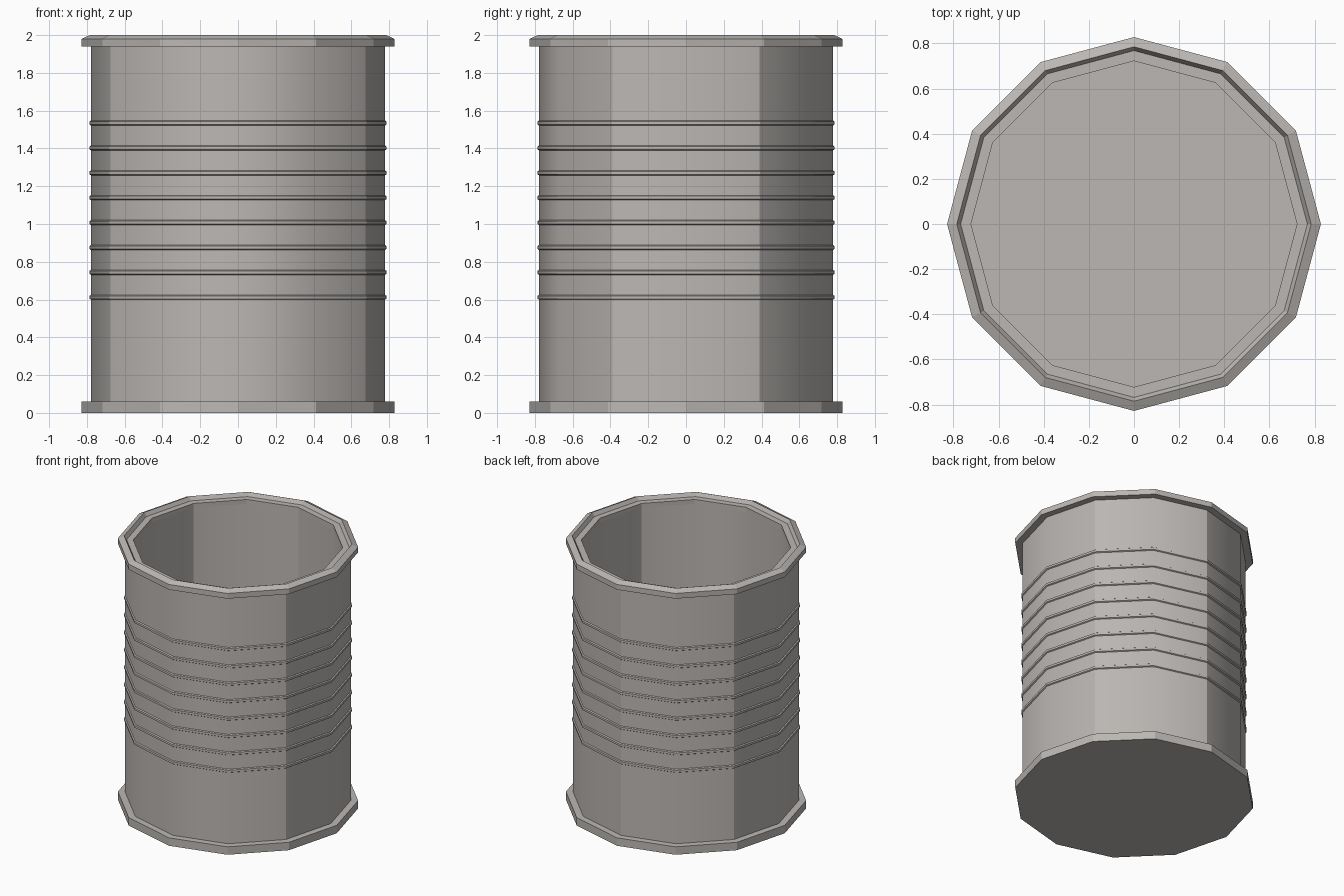
import bpy
import bmesh
import math

cube = bpy.data.objects.get("Cube")
if cube:
    bpy.data.objects.remove(cube, do_unlink=True)

SIDES = 12
CREASES = {30, 90, 150, 210, 330}  # wall corners (degrees) that stay crisp

# Single tin colour
tin = bpy.data.materials.new("tin grey")
tin.use_nodes = True
colour = (0.50, 0.475, 0.455, 1.0)
tin.diffuse_color = colour
tin.node_tree.nodes["Principled BSDF"].inputs["Base Color"].default_value = colour


def lathe(name, profile, closed=True, smooth=False):
    """Revolve (radius, z) points, listed bottom-outside-top, into a 12-sided part."""
    bm = bmesh.new()
    rings = []
    for r, z in profile:
        ring = []
        for i in range(SIDES):
            a = 2 * math.pi * i / SIDES
            ring.append(bm.verts.new((r * math.cos(a), r * math.sin(a), z)))
        rings.append(ring)
    pairs = list(zip(rings, rings[1:]))
    if closed:
        pairs.append((rings[-1], rings[0]))
    else:
        # Flat caps at both ends
        bm.faces.new(rings[0][::-1])
        bm.faces.new(rings[-1])
    for low, high in pairs:
        for i in range(SIDES):
            j = (i + 1) % SIDES
            bm.faces.new((low[i], low[j], high[j], high[i]))
    bmesh.ops.recalc_face_normals(bm, faces=bm.faces)

    # Soft shading between the crisp corners
    for face in bm.faces:
        face.smooth = smooth
    if smooth:
        for edge in bm.edges:
            a, b = edge.verts
            if abs(a.co.z - b.co.z) > 1e-4:
                angle = round(math.degrees(math.atan2(a.co.y, a.co.x))) % 360
                edge.smooth = angle not in CREASES
            else:
                edge.smooth = edge.calc_face_angle(0) < math.radians(40)

    mesh = bpy.data.meshes.new(name)
    bm.to_mesh(mesh)
    bm.free()
    mesh.materials.append(tin)
    obj = bpy.data.objects.new(name, mesh)
    bpy.context.collection.objects.link(obj)
    return obj


# Solid base flange, its top is the inside floor
lathe("base_flange", [(0.828, 0.0), (0.828, 0.06)], closed=False)

# Can wall with eight raised ribs
wall = [(0.722, 0.06), (0.778, 0.06)]
for i in range(8):
    z = 0.612 + i * 0.1318
    wall += [(0.778, z - 0.013), (0.786, z - 0.008),
             (0.786, z + 0.008), (0.778, z + 0.013)]
wall += [(0.778, 1.94), (0.722, 1.94)]
lathe("can_wall", wall, smooth=True)

# Top rim with sloped lip and a sunken inner ledge
lathe("top_rim", [(0.722, 1.94), (0.828, 1.94), (0.828, 1.98),
                  (0.785, 2.0), (0.768, 1.972), (0.722, 1.972)])
